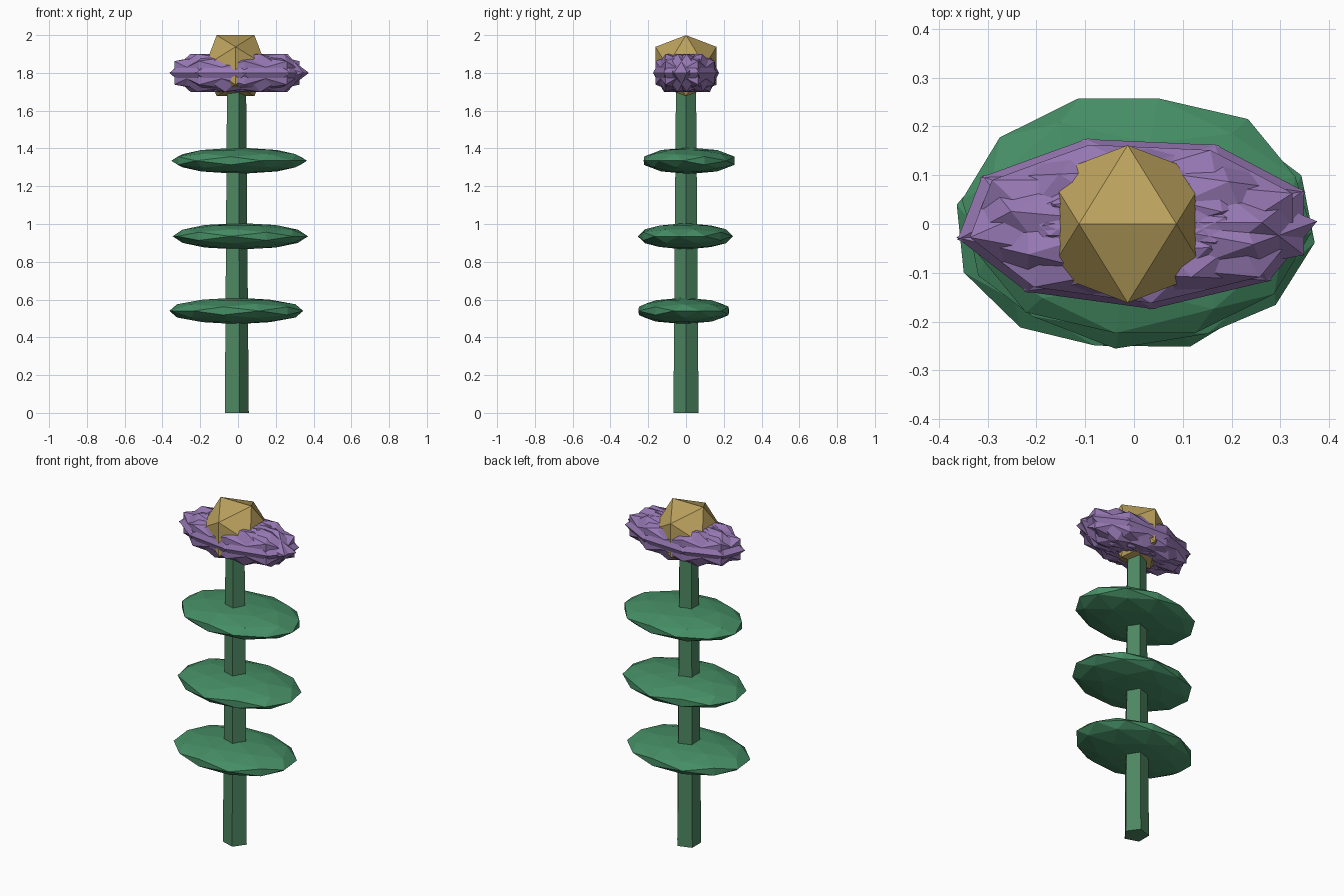
import bpy, bmesh
from math import cos, sin, pi, radians, sqrt
from mathutils import Matrix, Vector

if "Cube" in bpy.data.objects:
    bpy.data.objects.remove(bpy.data.objects["Cube"])

CX = -0.013  # stem axis


def material(name, color):
    m = bpy.data.materials.new(name)
    m.diffuse_color = (*color, 1)
    m.use_nodes = True
    m.node_tree.nodes["Principled BSDF"].inputs["Base Color"].default_value = m.diffuse_color
    return m


green_stem = material("stem_green", (0.075, 0.24, 0.12))
green_leaf = material("leaf_green", (0.06, 0.27, 0.13))
purple = material("petal_purple", (0.31, 0.19, 0.46))
gold = material("centre_gold", (0.50, 0.36, 0.11))


def finish(name, bm, mat):
    bmesh.ops.recalc_face_normals(bm, faces=bm.faces[:])
    me = bpy.data.meshes.new(name)
    bm.to_mesh(me)
    bm.free()
    me.materials.append(mat)
    ob = bpy.data.objects.new(name, me)
    bpy.context.collection.objects.link(ob)
    return ob


def add_ico(bm, matrix, swap=False, split=False):
    """Icosahedron with an edge (not a corner) on top; optionally split to 80 faces."""
    phi = (1 + sqrt(5)) / 2
    pts = []
    for a in (1, -1):
        for b in (phi, -phi):
            pts += [(a, 0, b), (0, b, a), (b, a, 0)]
    pts = [Vector(p).normalized() for p in pts]
    if split:  # edge midpoints pushed out to the sphere
        pts += [(p + q).normalized() for i, p in enumerate(pts)
                for q in pts[:i] if (p - q).length < 1.1]
    if swap:
        pts = [Vector((p.y, p.x, p.z)) for p in pts]
    verts = [bm.verts.new(matrix @ p) for p in pts]
    bmesh.ops.convex_hull(bm, input=verts)


def place(x, y, z, scale, turn=0.0):
    return (Matrix.Translation((x, y, z)) @ Matrix.Diagonal((*scale, 1))
            @ Matrix.Rotation(turn, 4, 'Z'))


# Five-sided tapering stem
bm = bmesh.new()
bmesh.ops.create_cone(bm, cap_ends=True, segments=5, radius1=0.07, radius2=0.056, depth=1.72)
# turn so that one corner points to +x
first = max(bm.verts, key=lambda v: v.co.y)
turn = -pi / 2 if abs(first.co.x) < 0.001 else 0
bmesh.ops.transform(bm, verts=bm.verts[:],
                    matrix=Matrix.Translation((CX, 0, 0.86)) @ Matrix.Rotation(turn, 4, 'Z'))
finish("stem", bm, green_stem)

# Three flat faceted leaves
leaves = [(-0.009, -0.012, 0.54, 20), (0.012, -0.003, 0.935, -8), (0.006, 0.017, 1.335, -39)]
for i, (x, y, z, deg) in enumerate(leaves):
    bm = bmesh.new()
    add_ico(bm, place(x, y, z, (0.362, 0.255, 0.07), radians(deg)), split=True)
    finish(f"leaf_{i + 1}", bm, green_leaf)

# Ring of overlapping faceted petals, squashed front to back
bm = bmesh.new()
N = 17
squash = Matrix.Translation((0.003, 0.003, 1.8)) @ Matrix.Diagonal((1, 0.48, 1, 1))
for i in range(N):
    a = 2 * pi * i / N
    m = (squash @ Matrix.Rotation(a, 4, 'Z') @ Matrix.Translation((0.12, 0, 0))
         @ Matrix.Diagonal((0.265, 0.265, 0.118, 1)))
    add_ico(bm, m, swap=i % 2 == 1)
finish("petals", bm, purple)

# Faceted flower centre
bm = bmesh.new()
add_ico(bm, place(CX, 0, 1.838, (0.19, 0.19, 0.19)))
finish("flower_centre", bm, gold)
